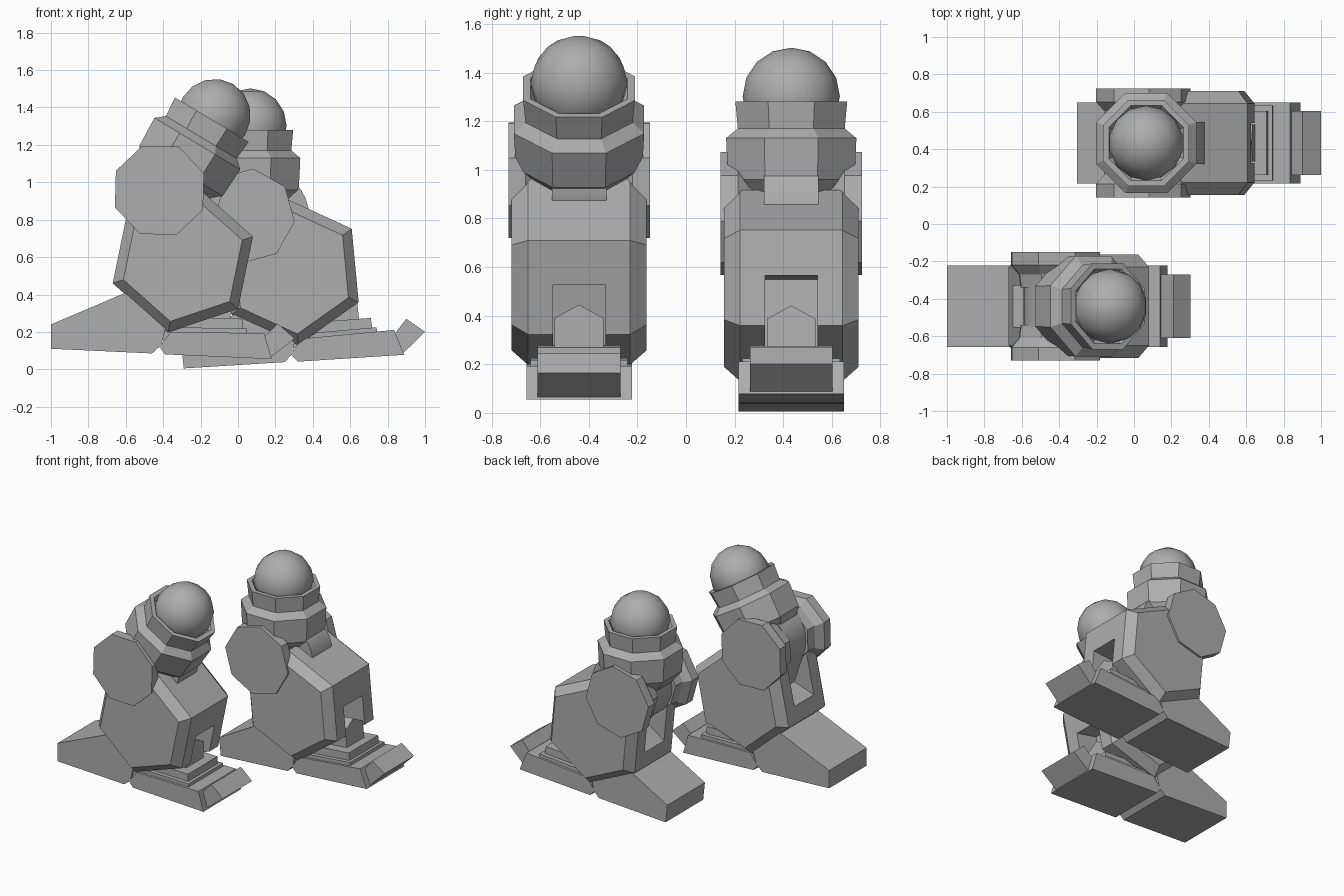
import bpy, bmesh
from math import radians, sin, cos, pi
from mathutils import Matrix, Vector

if "Cube" in bpy.data.objects:
    bpy.data.objects.remove(bpy.data.objects["Cube"])

grey = bpy.data.materials.new("plain_grey")
grey.use_nodes = True
GREY = (0.42, 0.42, 0.42, 1)
grey.diffuse_color = GREY
grey.node_tree.nodes["Principled BSDF"].inputs["Base Color"].default_value = GREY


def finish(name, bm, matrix):
    bmesh.ops.recalc_face_normals(bm, faces=bm.faces)
    mesh = bpy.data.meshes.new(name)
    bm.to_mesh(mesh)
    bm.free()
    mesh.materials.append(grey)
    ob = bpy.data.objects.new(name, mesh)
    ob.matrix_world = matrix
    bpy.context.collection.objects.link(ob)
    return ob


def skin(name, rings, matrix):
    """Join rings of points into a closed solid."""
    bm = bmesh.new()
    loops = [[bm.verts.new(p) for p in ring] for ring in rings]
    n = len(loops[0])
    for a, b in zip(loops, loops[1:]):
        for i in range(n):
            j = (i + 1) % n
            bm.faces.new((a[i], a[j], b[j], b[i]))
    bm.faces.new(loops[0])
    bm.faces.new(loops[-1])
    return finish(name, bm, matrix)


def prism(name, profile, half, matrix):
    """Side profile (x, z) extruded evenly across y."""
    return skin(name, [[(x, y, z) for x, z in profile] for y in (-half, half)], matrix)


def lathe(name, sides, rings, matrix, phase=0.0):
    """Polygon rings (position, radius) along the y axis."""
    angles = [phase + 2 * pi * i / sides for i in range(sides)]
    return skin(name, [[(r * cos(a), y, r * sin(a)) for a in angles] for y, r in rings], matrix)


def smooth(ob):
    for o in bpy.context.selected_objects:
        o.select_set(False)
    bpy.context.view_layer.objects.active = ob
    ob.select_set(True)
    bpy.ops.object.shade_smooth_by_angle(angle=radians(40))


def place(x, y, z, tilt=0.0):
    """Frame leaning toward -x by tilt degrees."""
    return Matrix.Translation((x, y, z)) @ Matrix.Rotation(radians(-tilt), 4, 'Y')


def cut(target, cutter):
    mod = target.modifiers.new("slot", 'BOOLEAN')
    mod.operation = 'DIFFERENCE'
    mod.solver = 'EXACT'
    mod.object = cutter
    cutter.hide_render = True
    cutter.hide_set(True)
    cutter.display_type = 'WIRE'


def box(w, h):
    return [(-w, -h), (w, -h), (w, h), (-w, h)]


def leg(side, y, shin, shin_tilt, knee, rim, turret_tilt, heel, foot_tilt):
    # Hexagonal shin with bevelled sides
    frame = place(shin[0], y, shin[1], shin_tilt)
    body = lathe(side + "_shin", 6, [(-.277, .335), (-.21, .395), (.21, .395), (.277, .335)], frame)
    # Ankle slot at lower front, knee slot at upper rear
    slot = frame @ Matrix.Rotation(radians(30), 4, 'Y') @ Matrix.Translation((.34, 0, -.15))
    cut(body, prism(side + "_ankle_slot_cutter", box(.17, .16), .108, slot))
    slot = frame @ Matrix.Translation((-.33, 0, .27))
    cut(body, prism(side + "_knee_slot_cutter", box(.16, .17), .112, slot))

    # Octagonal knee discs on both sides of a round hinge
    pivot = place(knee[0], y, knee[1], shin_tilt)
    for label, s in (("outer", -1), ("inner", 1)):
        lathe(f"{side}_{label}_knee_disc", 8,
              [(s * .1, .2), (s * .17, .21), (s * .22, .255), (s * .291, .255)],
              pivot, radians(2.5))
    hinge = place(knee[0] + .08, y, knee[1])
    smooth(lathe(side + "_knee_hinge", 32, [(-.112, .25), (.112, .25)], hinge))

    # Octagonal collar, its axis turned upright
    top = place(rim[0], y, rim[1], turret_tilt)
    upright = top @ Matrix.Rotation(pi / 2, 4, 'X')
    k = 1 / cos(pi / 8)
    lathe(side + "_collar", 8,
          [(-.41, .19 * k), (-.32, .26 * k), (-.15, .268 * k), (-.11, .22 * k), (0, .23 * k),
           (0, .2 * k), (-.03, .18 * k)], upright, pi / 8)

    # Ball joint
    bm = bmesh.new()
    bmesh.ops.create_uvsphere(bm, u_segments=14, v_segments=8, radius=.2)
    smooth(finish(side + "_ball", bm, top @ Matrix.Translation((0, 0, .022))))

    # Foot parts measured from the lower rear corner of the heel
    base = place(heel[0], y, heel[1], foot_tilt)
    prism(side + "_heel", [(0, 0), (.54, -.025), (.59, .02), (.62, .14), (.4, .3), (0, .13)],
          .217, base)
    prism(side + "_sole", [(.58, .01), (.61, -.03), (1.18, -.055), (1.14, .083), (.64, .09)],
          .217, base)
    prism(side + "_lower_step", [(.45, .05), (1.05, .032), (1.048, .107), (.45, .12)], .2, base)
    prism(side + "_upper_step", [(.4, .08), (1.026, .08), (1.023, .16), (.4, .18)], .17, base)
    prism(side + "_toe", [(1.17, -.05), (1.303, .055), (1.212, .135), (1.1, .02)], .17, base)
    # Gabled ankle strut
    strut = base @ Matrix.Translation((.87, 0, 0)) @ Matrix.Rotation(pi / 2, 4, 'Z')
    prism(side + "_ankle_strut", [(-.1, .08), (.1, .08), (.1, .28), (0, .335), (-.1, .28)],
          .09, strut)


leg("right", -.44, (-.295, .585), 18.4, (-.42, .957), (-.14, 1.335), -31, (-1, .11), 0)
leg("left", .433, (.286, .523), 35.4, (.05, .82), (.065, 1.28), 0, (-.29, .005), 6.2)
